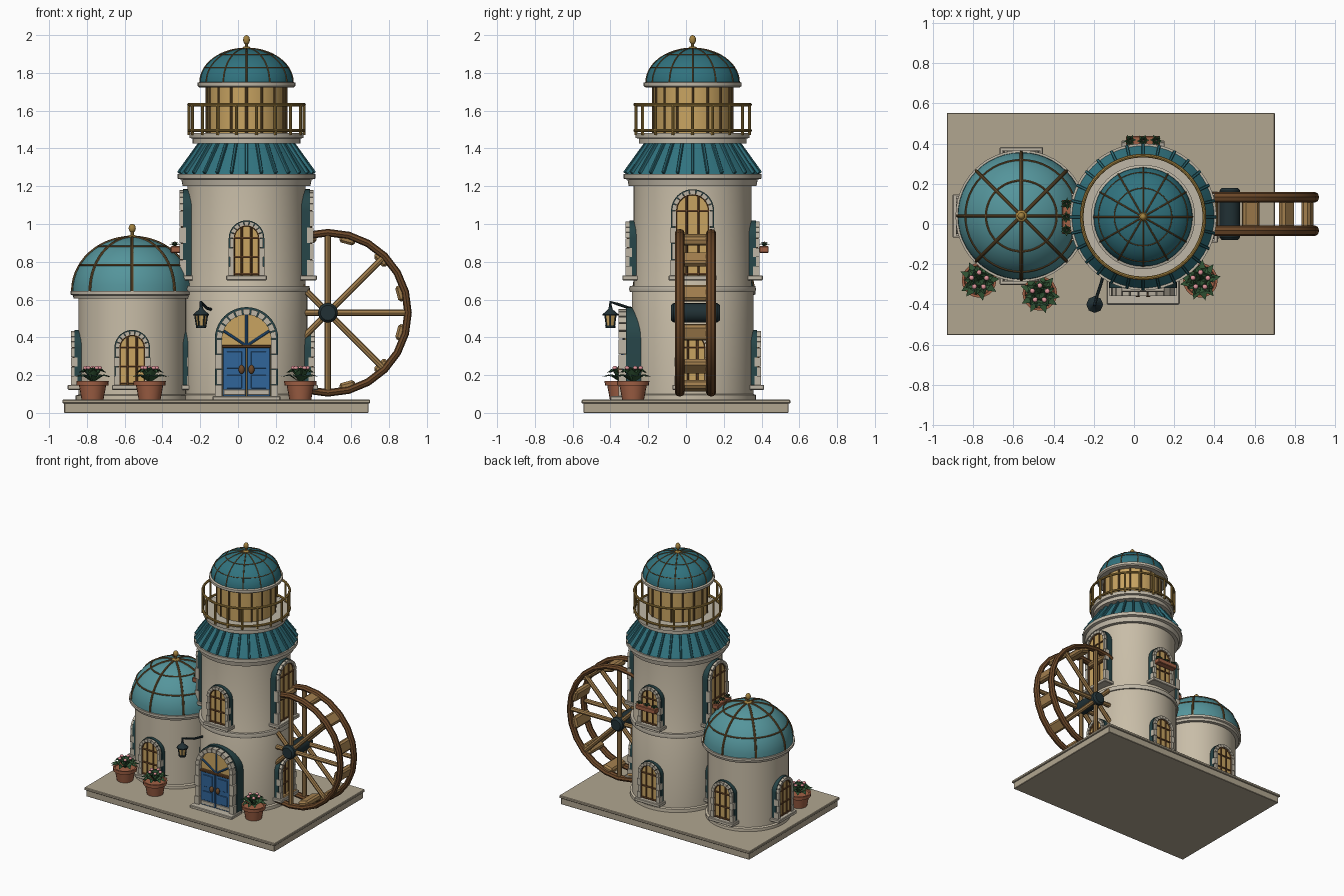
import bpy, bmesh, math, random
from mathutils import Matrix, Vector

if "Cube" in bpy.data.objects:
    bpy.data.objects.remove(bpy.data.objects["Cube"])
random.seed(4)
pi, tau, sin, cos = math.pi, math.tau, math.sin, math.cos
T, I = Matrix.Translation, Matrix.Identity(4)

def mat(name, *c):
    m = bpy.data.materials.new(name)
    m.diffuse_color = (*c, 1)
    m.use_nodes = True
    m.node_tree.nodes["Principled BSDF"].inputs["Base Color"].default_value = m.diffuse_color
    return m
WALL = mat("plaster", .58, .51, .39); STONE = mat("stone", .52, .47, .38)
BASE = mat("paving", .44, .38, .28); TEAL = mat("teal_roof", .03, .17, .21)
AQUA = mat("aqua_roof", .09, .30, .33); GOLD = mat("brass", .36, .22, .05)
RIB = mat("bronze", .16, .09, .03); GLASS = mat("amber_glass", .58, .37, .12)
WOOD = mat("dark_wood", .15, .065, .022); OAK = mat("oak", .36, .21, .075)
DARK = mat("dark_iron", .015, .03, .035); SHADE = mat("dark_trim", .02, .06, .065)
BLUE = mat("blue_paint", .03, .13, .32); CLAY = mat("terracotta", .36, .12, .06)
LEAF = mat("leaves", .03, .09, .035); PINK = mat("petals", .75, .3, .33)

def finish(name, bm, m, M=I, angle=35):
    bmesh.ops.recalc_face_normals(bm, faces=bm.faces)
    me = bpy.data.meshes.new(name)
    bm.to_mesh(me); bm.free()
    me.materials.append(m)
    me.shade_smooth(); me.set_sharp_from_angle(angle=math.radians(angle))
    o = bpy.data.objects.new(name, me)
    bpy.context.collection.objects.link(o)
    o.matrix_world = M
    return o

def lathe(name, prof, m, M=I, n=48, closed=False):
    bm = bmesh.new()
    vs = [bm.verts.new((r, 0, z)) for r, z in prof]
    es = [bm.edges.new(p) for p in zip(vs, vs[1:] + vs[:1] if closed else vs[1:])]
    bmesh.ops.spin(bm, geom=vs + es, cent=(0, 0, 0), axis=(0, 0, 1), angle=tau, steps=n)
    bmesh.ops.remove_doubles(bm, verts=bm.verts, dist=1e-5)
    return finish(name, bm, m, M)

def boxes(name, items, m, M=I, bevel=.004):
    bm = bmesh.new()
    for c, s, *rot in items:
        bmesh.ops.create_cube(bm, size=1, matrix=T(c) @ (rot[0] if rot else I) @ Matrix.Diagonal((*s, 1)))
    if bevel:
        bmesh.ops.bevel(bm, geom=bm.edges, offset=bevel, segments=1, affect='EDGES')
    return finish(name, bm, m, M, 20)

def tubes(name, paths, r, m, M=I, cyclic=False, res=2):
    cu = bpy.data.curves.new(name, 'CURVE')
    cu.dimensions, cu.bevel_depth, cu.bevel_resolution, cu.use_fill_caps = '3D', r, res, True
    for p in paths:
        s = cu.splines.new('POLY')
        s.points.add(len(p) - 1)
        for q, v in zip(s.points, p):
            q.co = (*v, 1)
        s.use_cyclic_u = cyclic
    tmp = bpy.data.objects.new(name + "_tmp", cu)
    bm = bmesh.new(); bm.from_mesh(bpy.data.meshes.new_from_object(tmp))
    bpy.data.objects.remove(tmp)
    return finish(name, bm, m, M)

def balls(name, items, m, M=I):
    bm = bmesh.new()
    for c, s in items:
        bmesh.ops.create_uvsphere(bm, u_segments=12, v_segments=8, radius=1, matrix=T(c) @ Matrix.Diagonal((*s, 1)))
    return finish(name, bm, m, M)

def circle(r, z, n=48):
    return [(r * cos(tau * i / n), r * sin(tau * i / n), z) for i in range(n)]

def extrude(bm, pts, y0, y1):
    a, b = ([bm.verts.new((x, y, z)) for x, z in pts] for y in (y0, y1))
    bm.faces.new(a); bm.faces.new(b)
    for i in range(len(pts)):
        bm.faces.new((a[i - 1], a[i], b[i], b[i - 1]))

def arch_panel(name, w, h, y0, y1, m, M):
    bm = bmesh.new()
    extrude(bm, [(-w, 0), (w, 0)] + [(w * cos(pi * i / 20), h - w + w * sin(pi * i / 20)) for i in range(21)], y0, y1)
    return finish(name, bm, m, M)

def arch_stones(name, w, h, t, y0, y1, M, n=9, rows=4):
    """Separate wedge stones over jambs of alternating stones."""
    bm, s = bmesh.new(), h - w
    for k in range(n):
        a, b = pi * k / n + .02, pi * (k + 1) / n - .02
        extrude(bm, [(r * cos(q), s + r * sin(q)) for r, q in ((w - t, a), (w, a), (w, b), (w - t, b))], y0, y1)
    for sx in (-1, 1):
        for k in range(rows):
            o = w + (.006 if k % 2 == 0 else -.002)
            extrude(bm, [(sx * x, s * (k + f) / rows) for x, f in ((w - t, .02), (o, .02), (o, .98), (w - t, .98))], y0, y1)
    return finish(name, bm, STONE, M, 20)

def window(name, c, wall, ang, z, w=.09, h=.29, box=False):
    M = T((c[0], c[1], z)) @ Matrix.Rotation(ang, 4, 'Z')
    d, i, t = -wall, w - .022, h - .022
    arch_panel(name + "_backing", w + .004, h + .004, d + .06, d - .02, SHADE, M)
    arch_panel(name + "_glass", i, t, d, d - .024, GLASS, M)
    arch_stones(name + "_surround", w, h, .022, d - .005, d - .04, M)
    boxes(name + "_sill", [((0, d - .012, -.01), (2 * w + .035, .09, .026))], STONE, M)
    y, s = d - .027, h - w
    arc = [(-i, y, 0)] + [(i * cos(pi - pi * k / 16), y, s + i * sin(pi * k / 16)) for k in range(17)] + [(i, y, 0)]
    bars = [arc] + [[(x, y, 0), (x, y, s + (i * i - x * x) ** .5)] for x in (-i * .36, i * .36)]
    bars += [[(-i, y, q), (i, y, q)] for q in (.01, s * .5, s)]
    tubes(name + "_frame", bars, .006, WOOD, M, res=1)
    if box:
        boxes(name + "_flower_box", [((0, d - .062, .14), (.17, .05, .035))], CLAY, M)
        plant(name + "_flowers", [((x, d - .065, .155)) for x in (-.065, 0, .065)], .03, M, 6)

def plant(name, spots, size, M, n):
    bm, fl = bmesh.new(), []
    for p in spots:
        for tier, (reach, up) in enumerate(((1, .45), (.75, .75), (.4, .85))):
            for k in range(n):
                R = T(p) @ Matrix.Rotation(tau * (k + tier * .5) / n + random.uniform(-.2, .2), 4, 'Z')
                a, b = size * reach, size * up
                v = [bm.verts.new(R @ Vector(q)) for q in ((0, 0, 0), (a * .6, -size * .22, b), (a * .6, 0, b * .85),
                     (a * .6, size * .22, b), (a * 1.05, 0, b * .7))]
                for f in ((0, 1, 2), (0, 2, 3), (1, 4, 2), (2, 4, 3)):
                    bm.faces.new([v[j] for j in f])
        for k in range(5 if n > 6 else 1):
            q = tau * k / 5 + .3
            r = size * .4 if n > 6 else 0
            fl.append(((p[0] + r * cos(q), p[1] + r * sin(q), p[2] + size * .8), (size * .13,) * 2 + (size * .1,)))
    finish(name + "_leaves", bm, LEAF, M)
    balls(name + "_petals", fl, PINK, M)

def dome(name, M, r, z, h, m, ribs, rr, rm, rings):
    q = [(r * cos(pi / 2 * i / 14), z + h * sin(pi / 2 * i / 14)) for i in range(15)]
    q[-1] = (0, z + h)
    lathe(name, [(0, z)] + q, m, M)
    tubes(name + "_ribs", [[(a * cos(tau * k / ribs), a * sin(tau * k / ribs), b) for a, b in q] for k in range(ribs)], rr, rm, M)
    tubes(name + "_rings", [circle(r * cos(t), z + h * sin(t)) for t in rings], rr * .7, rm, M, True)

# paved base
boxes("base_slab", [((-.115, 0, .026), (1.61, 1.085, .052))], BASE, bevel=.003)
boxes("base_top", [((-.115, 0, .06), (1.63, 1.105, .02))], BASE, bevel=.004)

# main tower
tc = (.045, .035)
MT = T((*tc, 0))
lathe("tower_wall", [(0, .07), (.335, .07), (.335, .095), (.322, .1), (.322, .64), (.312, .67), (.312, 1.22), (0, 1.22)], WALL, MT, 64)
lathe("tower_band", [(.3, .64), (.332, .64), (.336, .655), (.332, .672), (.3, .672)], STONE, MT, 64)
lathe("tower_eave", [(.3, 1.2), (.338, 1.2), (.345, 1.235), (.365, 1.24), (.365, 1.265), (0, 1.27)], STONE, MT, 64)
lathe("skirt_roof", [(.355, 1.262), (.352, 1.268), (.228, 1.44), (0, 1.44)], TEAL, MT, 56)
N = 28
dirs = [(cos(tau * k / N), sin(tau * k / N)) for k in range(N)]
boxes("roof_seams", [((.296 * c, .296 * s, 1.356), (.215, .014, .022),
      Matrix.Rotation(tau * k / N, 4, 'Z') @ Matrix.Rotation(math.atan2(.172, .124), 4, 'Y')) for k, (c, s) in enumerate(dirs)], TEAL, MT, .003)
lathe("gallery_floor", [(0, 1.425), (.285, 1.425), (.285, 1.452), (.302, 1.456), (.302, 1.482), (0, 1.482)], STONE, MT, 64)
tubes("gallery_rails", [circle(.305, z) for z in (1.495, 1.632)], .009, GOLD, MT, True)
tubes("gallery_posts", [[(.305 * cos(tau * k / 18), .305 * sin(tau * k / 18), z) for z in (1.47, 1.635)] for k in range(18)], .008, GOLD, MT)
lathe("lantern_room", [(0, 1.48), (.208, 1.48), (.208, 1.735), (0, 1.735)], GLASS, MT)
tubes("lantern_posts", [[(.209 * cos(tau * k / 16), .209 * sin(tau * k / 16), z) for z in (1.48, 1.73)] for k in range(16)], .007, RIB, MT)
lathe("lantern_ring", [(.19, 1.722), (.248, 1.722), (.259, 1.73), (.259, 1.748), (.24, 1.755), (0, 1.755)], STONE, MT)
dome("top_dome", MT, .246, 1.75, .18, TEAL, 12, .004, RIB, (.45, .95))
tubes("top_finial_stem", [[(0, 0, 1.92), (0, 0, 1.96)]], .008, GOLD, MT)
balls("top_finial", [((0, 0, 1.975), (.018, .018, .025)), ((0, 0, 1.932), (.022, .022, .009))], GOLD, MT)

# round annex
ac = (-.56, .04)
MA = T((*ac, 0))
lathe("annex_wall", [(0, .07), (.3, .07), (.3, .092), (.285, .097), (.285, .62), (0, .62)], WALL, MA)
lathe("annex_eave", [(.27, .605), (.31, .605), (.315, .622), (.327, .627), (.327, .645), (0, .65)], STONE, MA)
dome("annex_dome", MA, .316, .645, .285, AQUA, 8, .008, RIB, (.5, .98))
tubes("annex_finial_stem", [[(0, 0, .92), (0, 0, .97)]], .01, GOLD, MA)
balls("annex_finial", [((0, 0, .977), (.019, .019, .024)), ((0, 0, .932), (.03, .03, .01))], GOLD, MA)

# windows: angle 0 faces front, 90 degrees right
H = pi / 2
window("tower_front_window", tc, .315, 0, .725)
window("tower_back_window", tc, .315, pi, .725, box=True)
window("tower_right_window", tc, .315, H, .725, .11, .455)
window("tower_left_window", tc, .315, -H, .725, .11, .455, True)
window("tower_low_right_window", tc, .322, H, .145)
window("tower_low_back_window", tc, .322, pi, .145)
for nm, a in (("front", 0), ("right", H), ("back", pi), ("left", -H)):
    window("annex_" + nm + "_window", ac, .285, a, .145)

# door
MD = T((*tc, .07))
arch_panel("door_backing", .168, .49, -.25, -.352, SHADE, MD)
arch_stones("door_surround", .16, .48, .03, -.33, -.392, MD, 11, 4)
arch_panel("door_fanlight", .13, .45, -.3, -.36, GLASS, MD)
boxes("door_step", [((0, -.37, .008), (.36, .13, .022))], STONE, MD)
boxes("door_leaves", [((s * .064, -.36, .145), (.124, .03, .265)) for s in (-1, 1)], BLUE, MD)
boxes("door_panels", [((s * .064, -.376, z), (.08, .008, h)) for s in (-1, 1) for z, h in ((.095, .07), (.21, .09))], BLUE, MD, .002)
boxes("door_kick_plates", [((s * .064, -.378, .04), (.115, .008, .028)) for s in (-1, 1)], STONE, MD, .002)
boxes("door_transom", [((0, -.365, .282), (.262, .03, .016))], WOOD, MD)
tubes("fanlight_bars", [[(0, -.365, .285), (.128 * cos(a), -.365, .32 + .128 * sin(a))] for a in (.35, H, pi - .35)], .007, BLUE, MD)
balls("door_handles", [((s * .026, -.385, .16), (.016, .014, .024)) for s in (-1, 1)], WOOD, MD)

# hanging lantern
ML = T((-.195, -.4, 0))
lathe("lantern_cap", [(0, .57), (.008, .565), (.012, .548), (.042, .522), (.042, .516), (0, .516)], DARK, ML, 8)
lathe("lantern_glass", [(0, .462), (.023, .462), (.031, .516), (0, .516)], GLASS, ML, 6)
lathe("lantern_foot", [(0, .45), (.026, .45), (.028, .463), (0, .463)], DARK, ML, 8)
tubes("lantern_cage", [[(.024 * cos(k * tau / 6), .024 * sin(k * tau / 6), .46), (.033 * cos(k * tau / 6), .033 * sin(k * tau / 6), .518)] for k in range(6)], .004, DARK, ML)
tubes("lantern_bracket", [[(0, 0, .56), (0, 0, .587), (.01, .04, .575), (.03, .1, .555), (.06, .21, .545)]], .008, DARK, ML)

# water wheel, built around z then laid over so its axle runs along y
MW = T((.476, .05, .53)) @ Matrix.Rotation(H, 4, 'X')
for nm, zc in (("front", .083), ("back", -.083)):
    lathe("wheel_rim_" + nm, [(.424 + .02 * cos(tau * k / 8), zc + .026 * sin(tau * k / 8)) for k in range(8)], WOOD, MW, 24, True)
tubes("wheel_spokes", [[(0, 0, z), (.42 * cos(k * pi / 4), .42 * sin(k * pi / 4), z)] for k in range(8) for z in (.083, -.083)], .017, OAK, MW)
boxes("wheel_paddles", [((.4 * cos(a), .4 * sin(a), 0), (.045, .085, .18), Matrix.Rotation(a, 4, 'Z'))
      for a in (pi / 12 + k * pi / 6 for k in range(12))], OAK, MW, .012)
lathe("wheel_hub", [(0, -.13), (.04, -.13), (.052, -.115), (.052, .115), (.04, .13), (0, .13)], DARK, MW, 16)

# potted plants
for k, (x, y) in enumerate(((-.77, -.28), (-.468, -.345), (.33, -.28))):
    MP = T((x, y, .07))
    lathe("pot_%d" % k, [(0, 0), (.058, 0), (.072, .075), (.084, .075), (.086, .1), (.074, .1), (.07, .09), (0, .09)], CLAY, MP, 20)
    plant("pot_plant_%d" % k, [(0, 0, .09)], .098, MP, 9)
